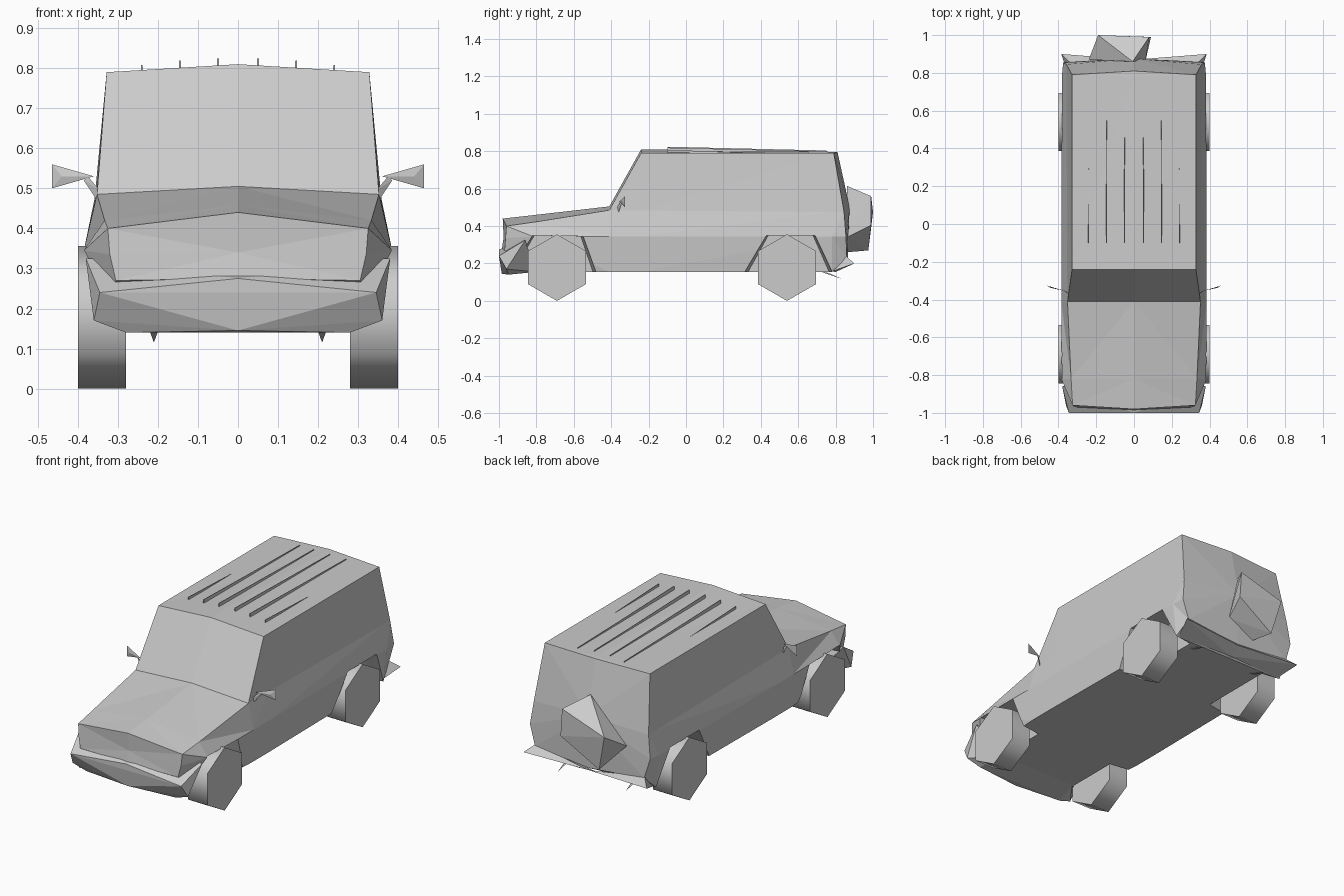
import bpy, bmesh, math
from mathutils import Matrix

cube = bpy.data.objects.get("Cube")
if cube:
    bpy.data.objects.remove(cube, do_unlink=True)

grey = bpy.data.materials.new("light_grey")
grey.use_nodes = True
COLOUR = (0.6, 0.6, 0.6, 1)
grey.diffuse_color = COLOUR
grey.node_tree.nodes["Principled BSDF"].inputs["Base Color"].default_value = COLOUR


def finish(name, bm):
    bmesh.ops.recalc_face_normals(bm, faces=bm.faces)
    mesh = bpy.data.meshes.new(name)
    bm.to_mesh(mesh)
    bm.free()
    mesh.materials.append(grey)
    obj = bpy.data.objects.new(name, mesh)
    bpy.context.collection.objects.link(obj)
    return obj


def flip(points):
    return [(-x, y, z) for x, y, z in points]


def hull(name, points):
    bm = bmesh.new()
    for p in points:
        bm.verts.new(p)
    res = bmesh.ops.convex_hull(bm, input=bm.verts)
    loose = [v for v in bm.verts if not v.link_faces]
    bmesh.ops.delete(bm, geom=loose, context="VERTS")
    return finish(name, bm)


def pair(name, points):
    return [hull("left_" + name, points), hull("right_" + name, flip(points))]


def loft(name, sections, front_pole, back_pole):
    """Skin half sections, mirrored across x, and close each end with a fan."""
    bm = bmesh.new()
    rings = []
    for half in sections:
        ring = half + flip(half[-2:0:-1])
        rings.append([bm.verts.new(p) for p in ring])
    n = len(rings[0])
    for a, b in zip(rings, rings[1:]):
        for i in range(n):
            j = (i + 1) % n
            bm.faces.new((a[i], a[j], b[j], b[i]))
    for ring, pole in ((rings[0], front_pole), (rings[-1], back_pole)):
        tip = bm.verts.new(pole)
        for i in range(n):
            bm.faces.new((ring[i], ring[(i + 1) % n], tip))
    bmesh.ops.remove_doubles(bm, verts=bm.verts, dist=0.0005)
    bmesh.ops.triangulate(bm, faces=bm.faces)
    return finish(name, bm)


# Body: half sections run from underside centre, sill, waist, belt, roof edge, to top centre
body = loft("body", [
    [(0, -.985, .275), (.305, -.97, .27), (.32, -.965, .335),
     (.325, -.96, .40), (.325, -.96, .40), (0, -.98, .44)],
    [(0, -.82, .155), (.34, -.82, .155), (.385, -.82, .345),
     (.333, -.82, .42), (.333, -.82, .42), (0, -.82, .458)],
    [(0, -.41, .155), (.37, -.41, .155), (.385, -.41, .345),
     (.352, -.41, .485), (.352, -.41, .485), (0, -.41, .505)],
    [(0, -.24, .155), (.37, -.24, .155), (.385, -.24, .345),
     (.354, -.24, .483), (.328, -.24, .79), (0, -.24, .81)],
    [(0, .78, .155), (.36, .78, .155), (.382, .78, .345),
     (.358, .78, .475), (.328, .78, .79), (0, .78, .797)],
    [(0, .865, .2), (.34, .86, .23), (.375, .855, .345),
     (.358, .845, .475), (.328, .79, .79), (0, .81, .796)],
], (0, -.975, .34), (0, .875, .5))

# Wheel arches: tapered cutters hollow out the body sides
ARCHES = {
    "front": [(-.46, .1), (-.55, .345), (-.82, .35), (-.98, .1)],
    "rear": [(.28, .1), (.43, .35), (.69, .35), (.81, .1)],
}
for end, outline in ARCHES.items():
    mid = sum(y for y, z in outline) / 4
    shape = [(.5, y, z) for y, z in outline]
    shape += [(.385, y, z) for y, z in outline]
    shape += [(.25, mid + (y - mid) * .92, z) for y, z in outline]
    for cutter in pair(end + "_arch_cutter", shape):
        mod = body.modifiers.new("arch", "BOOLEAN")
        mod.operation = "DIFFERENCE"
        mod.solver = "EXACT"
        mod.object = cutter
        cutter.hide_render = True
        cutter.hide_viewport = True

# Wheels: six-sided, standing on a corner
R = .178
for end, y in (("front", -.69), ("rear", .54)):
    for side, s in (("left", 1), ("right", -1)):
        bm = bmesh.new()
        bmesh.ops.create_cone(bm, cap_ends=True, segments=6, radius1=R, radius2=R, depth=.12)
        low = min(bm.verts, key=lambda v: v.co.x)
        turn = math.pi - math.atan2(low.co.y, low.co.x)
        bm.transform(Matrix.Translation((s * .34, y, R))
                     @ Matrix.Rotation(math.pi / 2, 4, "Y")
                     @ Matrix.Rotation(turn, 4, "Z"))
        wheel = finish(f"{end}_{side}_wheel", bm)
        bpy.ops.object.select_all(action="DESELECT")
        wheel.select_set(True)
        bpy.context.view_layer.objects.active = wheel
        bpy.ops.object.shade_smooth_by_angle(angle=math.radians(65))

# Front bumper
half = [(0, -1, .275), (.345, -1, .24), (.36, -.96, .17), (.28, -.95, .14),
        (0, -.985, .145), (.24, -.8, .155), (.38, -.86, .325)]
hull("front_bumper", half + flip(half))

# Rear bumper with pointed corners, and the two small hooks below it
pair("rear_bumper", [(.385, .9, .2), (.34, .855, .24), (0, .87, .19),
                     (0, .8, .155), (.345, .78, .157)])
pair("rear_hook", [(.195, .72, .156), (.225, .72, .156), (.21, .84, .115), (.21, .76, .15)])

# Spare wheel: a skewed block on the tailgate
hull("spare_wheel", [
    (.08, .99, .56), (-.19, 1, .474), (-.14, .975, .27), (.09, .99, .405),
    (-.007, .86, .615), (-.24, .87, .39), (-.1, .86, .26), (.06, .86, .34)])

# Door mirrors on slim stalks
pair("mirror", [(.36, -.356, .53), (.465, -.325, .56), (.465, -.325, .5), (.44, -.338, .53)])
pair("mirror_stalk", [(.345, -.37, .495), (.355, -.36, .475), (.385, -.345, .52), (.375, -.35, .53)])

# Roof rails: thin blades, tall at the front and fading to the rear
for name, x, end, top in (("inner", .05, .75, .824), ("middle", .145, .76, .819),
                          ("outer", .24, .4, .808)):
    pair(name + "_roof_rail", [
        (x - .003, -.1, top - .02), (x + .003, -.1, top - .02),
        (x - .002, -.1, top), (x + .002, -.1, top),
        (x, end, top - .025), (x, end, top - .02)])
